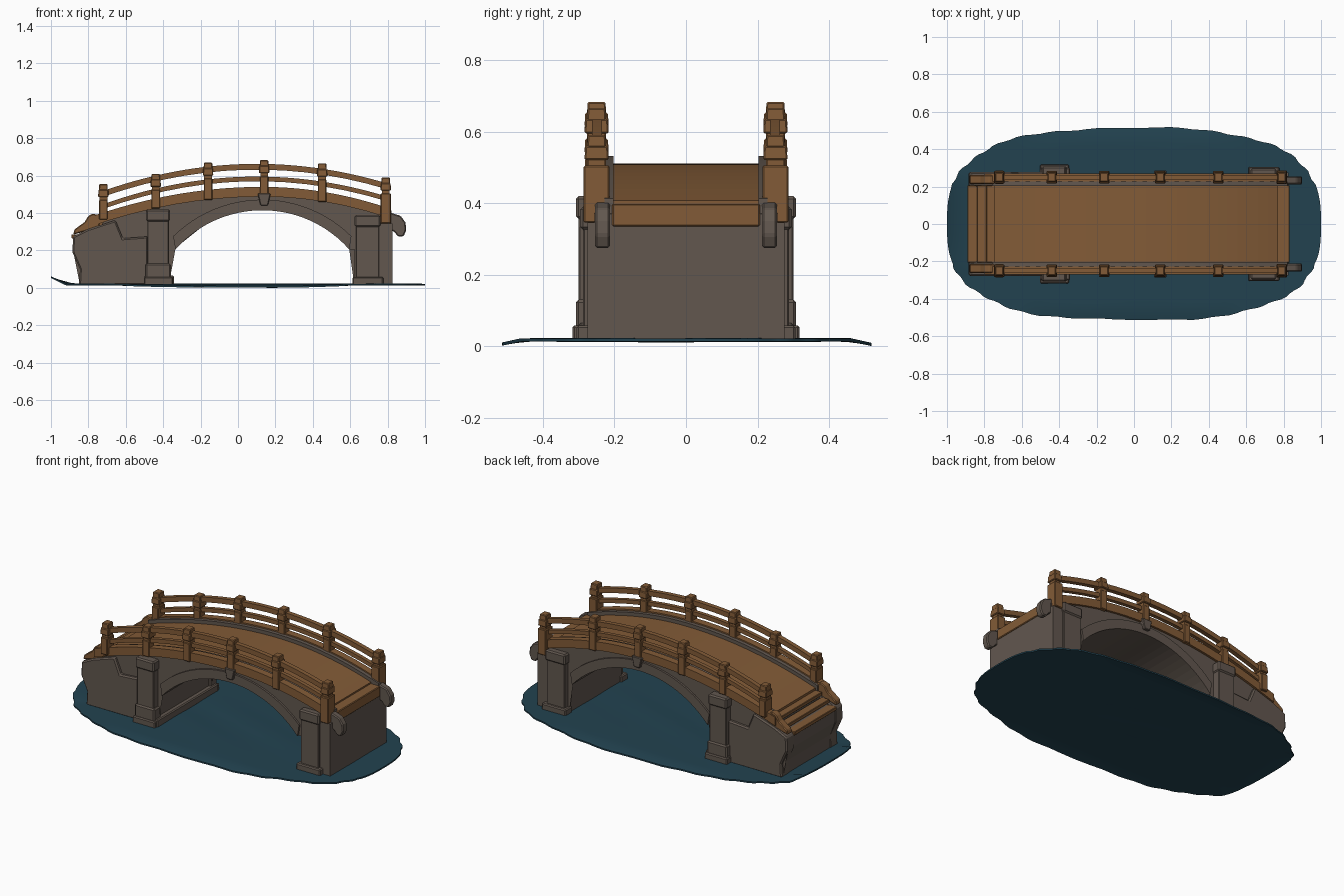
import bpy, bmesh, math

if "Cube" in bpy.data.objects:
    bpy.data.objects.remove(bpy.data.objects["Cube"])


def material(name, rgb):
    m = bpy.data.materials.new(name)
    m.diffuse_color = (*rgb, 1)
    m.use_nodes = True
    m.node_tree.nodes["Principled BSDF"].inputs["Base Color"].default_value = m.diffuse_color
    return m


WOOD = material("warm wood", (0.225, 0.105, 0.038))
STONE = material("grey brown stone", (0.122, 0.096, 0.078))
WATER = material("deep teal water", (0.016, 0.055, 0.080))


def finish(name, bm, mat, bevel=0.0):
    bmesh.ops.recalc_face_normals(bm, faces=bm.faces)
    me = bpy.data.meshes.new(name)
    bm.to_mesh(me)
    bm.free()
    me.materials.append(mat)
    ob = bpy.data.objects.new(name, me)
    bpy.context.collection.objects.link(ob)
    if bevel:
        mod = ob.modifiers.new("worn edges", 'BEVEL')
        mod.width = bevel
        mod.segments = 1
    return ob


def prism(name, pts, y0, y1, mat, bevel=0.0):
    """Side profile (x, z) pulled from y0 to y1."""
    bm = bmesh.new()
    a = [bm.verts.new((x, y0, z)) for x, z in pts]
    b = [bm.verts.new((x, y1, z)) for x, z in pts]
    n = len(pts)
    caps = [bm.faces.new(a), bm.faces.new(b[::-1])]
    for i in range(n):
        j = (i + 1) % n
        bm.faces.new((a[j], a[i], b[i], b[j]))
    if n > 12:
        bmesh.ops.triangulate(bm, faces=caps)
    return finish(name, bm, mat, bevel)


def box(name, x0, x1, y0, y1, z0, z1, mat, bevel=0.0, taper=1.0):
    """Block whose top is scaled by taper."""
    bm = bmesh.new()
    bmesh.ops.create_cube(bm, size=1)
    for v in bm.verts:
        k = taper if v.co.z > 0 else 1
        v.co = ((x0 + x1) / 2 + v.co.x * k * (x1 - x0),
                (y0 + y1) / 2 + v.co.y * k * (y1 - y0),
                (z0 + z1) / 2 + v.co.z * (z1 - z0))
    return finish(name, bm, mat, bevel)


def steps(a, b, n):
    return [a + (b - a) * i / n for i in range(n + 1)]


def strip(name, f, x0, x1, top, bottom, y0, y1, mat, n=28):
    """Curved bar following the height function f."""
    xs = steps(x0, x1, n)
    pts = [(x, f(x) + top) for x in xs] + [(x, f(x) + bottom) for x in xs[::-1]]
    return prism(name, pts, y0, y1, mat)


def deck_z(x):
    d = x - 0.13
    return 0.51 - (0.19 if d < 0 else 0.25) * d * d


def arc(r, a0, a1, n=24):
    return [(0.13 + r * math.sin(a), -0.205 + r * math.cos(a)) for a in steps(a0, a1, n)]


# stone body with the arched opening
SPRING = math.asin(0.465 / 0.62)
body = [(-0.845, 0.015), (-0.845, 0.10), (-0.88, 0.19), (-0.88, 0.265), (-0.74, 0.32)]
body += [(x, deck_z(x) - 0.02) for x in steps(-0.72, 0.825, 28)]
body += [(0.825, 0.015), (0.622, 0.015), (0.622, 0.205)]
body += arc(0.62, SPRING, -SPRING)
body += [(-0.37, 0.205), (-0.37, 0.015)]
prism("stone_body", body, -0.256, 0.256, STONE)
box("right_end_wall", 0.70, 0.826, -0.276, 0.276, 0.015, 0.345, STONE)
box("left_pier_footing", -0.50, -0.342, -0.30, 0.30, 0.015, 0.065, STONE, 0.006)

# wooden walkway, end step and stairs
strip("deck", deck_z, -0.745, 0.77, 0, -0.04, -0.207, 0.207, WOOD)
box("right_end_step", 0.755, 0.832, -0.207, 0.207, 0.335, 0.398, WOOD, 0.004)
for i, (x0, x1, z) in enumerate([(-0.79, -0.74, 0.350), (-0.84, -0.785, 0.318), (-0.89, -0.835, 0.286)]):
    box(f"stair_tread_{i}", x0, x1, -0.207, 0.207, z - 0.022, z, WOOD, 0.003)
    box(f"stair_riser_{i}", x0 + 0.015, x1 + 0.03, -0.20, 0.20, z - 0.07, z - 0.022, STONE)


def upper_rail(x):
    return 0.648 - 0.215 * (x - 0.1) ** 2


def lower_rail(x):
    return 0.583 - 0.22 * (x - 0.1) ** 2


POSTS = [(-0.72, 0.365, 0.555), (-0.44, 0.425, 0.61), (-0.16, 0.47, 0.67),
         (0.14, 0.48, 0.683), (0.45, 0.46, 0.665), (0.79, 0.345, 0.59)]

for s, side in ((-1, "front"), (1, "back")):
    def span(a, b):
        return (a * s, b * s) if s > 0 else (b * s, a * s)

    # edge beam, stone curb and arch ring
    strip(f"{side}_edge_beam", deck_z, -0.80, 0.80, 0.03, -0.022, *span(0.226, 0.27), WOOD)
    strip(f"{side}_curb", deck_z, -0.76, 0.82, 0.022, -0.02, *span(0.203, 0.228), STONE)
    ring = arc(0.62, -SPRING, SPRING) + arc(0.677, 0.78, -0.78)
    prism(f"{side}_arch_ring", ring, *span(0.245, 0.268), STONE)

    # curled ends of the beams
    prism(f"{side}_right_scroll", [(0.79, 0.32), (0.835, 0.30), (0.855, 0.275), (0.885, 0.275),
          (0.90, 0.31), (0.895, 0.35), (0.87, 0.385), (0.79, 0.41)], *span(0.212, 0.255), STONE, 0.006)
    prism(f"{side}_left_scroll", [(-0.88, 0.285), (-0.875, 0.312), (-0.82, 0.352), (-0.80, 0.385),
          (-0.775, 0.397), (-0.74, 0.385), (-0.74, 0.325)], *span(0.215, 0.262), WOOD, 0.005)

    # piers with footing, shaft and cap
    for name, x0, x1, top, y in (("left", -0.485, -0.37, 0.42, 0.300), ("right", 0.63, 0.755, 0.39, 0.288)):
        box(f"{side}_{name}_pier", x0, x1, *span(0.24, y), 0.015, top - 0.06, STONE, 0.004)
        box(f"{side}_{name}_pier_cap", x0 - 0.006, x1 + 0.006, *span(0.235, y + 0.008), top - 0.065, top, STONE, 0.008)
        box(f"{side}_{name}_pier_base", x0 - 0.018, x1 + 0.022, *span(0.24, y + 0.018), 0.015, 0.058, STONE, 0.006)
        if name == "left":
            box(f"{side}_left_pier_plinth", x0 - 0.01, x1 + 0.012, *span(0.24, y + 0.008), 0.05, 0.13, STONE, 0.008)

    # thick abutment wall with a notch beside the pier
    prism(f"{side}_abutment", [(-0.85, 0.015), (-0.845, 0.10), (-0.885, 0.19), (-0.882, 0.275), (-0.80, 0.315),
          (-0.655, 0.362), (-0.615, 0.265), (-0.48, 0.275), (-0.48, 0.015)], *span(0.20, 0.277), STONE, 0.008)

    # keystone below the middle post
    prism(f"{side}_keystone", [(0.12, 0.44), (0.16, 0.44), (0.175, 0.505), (0.105, 0.505)],
          *span(0.25, 0.285), STONE, 0.004)

    # railing bars
    strip(f"{side}_upper_rail", upper_rail, -0.72, 0.79, 0.015, -0.016, *span(0.235, 0.263), WOOD)
    strip(f"{side}_lower_rail", lower_rail, -0.72, 0.79, 0.012, -0.013, *span(0.237, 0.261), WOOD)

    # posts with stepped caps
    for i, (x, z0, z1) in enumerate(POSTS):
        w = 0.028 if i == 5 else 0.023
        d = 0.036 if i in (0, 5) else 0.027
        y = 0.250 * s
        box(f"{side}_post_{i}", x - w, x + w, y - d, y + d, z0, z1 - 0.085, WOOD, 0.004)
        box(f"{side}_post_neck_{i}", x - 0.021, x + 0.021, y - 0.024, y + 0.024, z1 - 0.09, z1 - 0.065, WOOD)
        box(f"{side}_post_cap_{i}", x - 0.028, x + 0.028, y - 0.034, y + 0.034, z1 - 0.07, z1 - 0.03, WOOD, 0.004, 0.93)
        box(f"{side}_post_top_{i}", x - 0.024, x + 0.024, y - 0.027, y + 0.027, z1 - 0.035, z1, WOOD, 0.004, 0.92)


# pool of water: irregular rounded sheet with its left rim curled up
def pool_z(x, y, r):
    z = 0.022 + 0.003 * math.sin(7 * x + 5 * math.sin(4 * y)) * (1 - r)
    z -= 0.013 * max(0, abs(y) - 0.46) / 0.06
    if x < -0.92 and abs(y) < 0.3:
        z += 0.04 * (-0.92 - x) / 0.08
    return max(z, 0.009)


bm = bmesh.new()
N, RINGS = 128, 12
for lower in (0, 1):
    rings = []
    for k in range(1, RINGS + 1):
        r = k / RINGS
        row = []
        for i in range(N):
            t = 2 * math.pi * i / N
            c, q = math.cos(t), math.sin(t)
            wob = 1 + 0.008 * math.sin(9 * t + 1) * abs(q) + 0.006 * math.sin(31 * t)
            x = math.copysign(abs(c) ** 0.71, c) * r * (wob if abs(c) < 0.97 else 1)
            y = 0.513 * math.copysign(abs(q) ** 0.71, q) * r * wob
            x = max(-1, min(1, x))
            row.append(bm.verts.new((x, y, pool_z(x, y, r) - 0.009 * lower)))
        rings.append(row)
    hub = bm.verts.new((0, 0, 0.022 - 0.009 * lower))
    for i in range(N):
        j = (i + 1) % N
        bm.faces.new((hub, rings[0][i], rings[0][j]))
        for a, b in zip(rings, rings[1:]):
            bm.faces.new((a[i], b[i], b[j], a[j]))
    if lower:
        for i in range(N):
            j = (i + 1) % N
            bm.faces.new((rim[i], rings[-1][i], rings[-1][j], rim[j]))
    rim = rings[-1]
pool = finish("water_pool", bm, WATER)
bpy.context.view_layer.objects.active = pool
pool.select_set(True)
bpy.ops.object.shade_smooth_by_angle(angle=math.radians(35))
